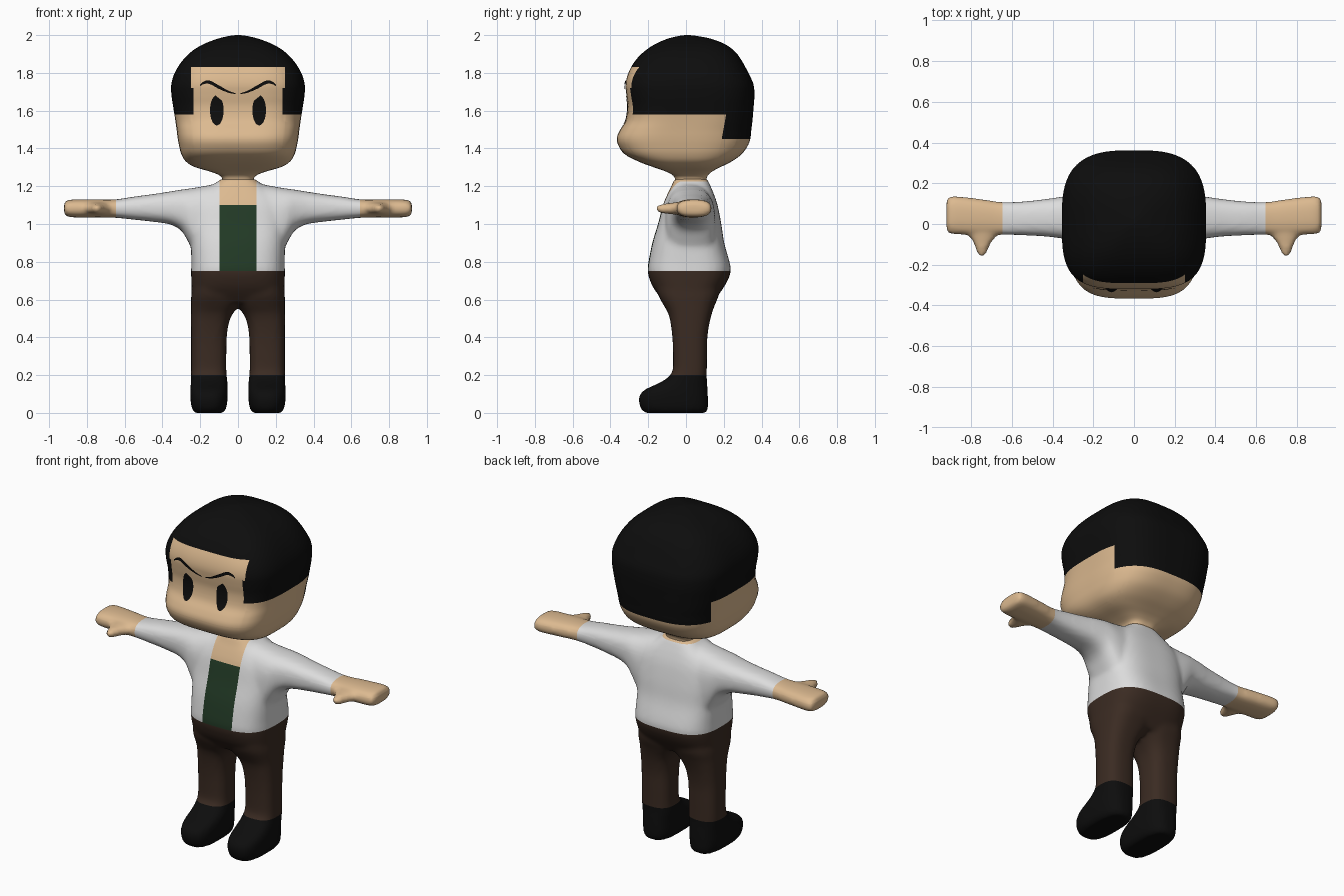
import bpy, bmesh, math
from mathutils import Vector
from mathutils.bvhtree import BVHTree

if "Cube" in bpy.data.objects:
    bpy.data.objects.remove(bpy.data.objects["Cube"])


def material(name, rgb):
    m = bpy.data.materials.new(name)
    m.diffuse_color = (*rgb, 1)
    m.use_nodes = True
    m.node_tree.nodes["Principled BSDF"].inputs["Base Color"].default_value = m.diffuse_color
    return m


SKIN = material("skin", (0.72, 0.49, 0.28))
BLACK = material("black", (0.004, 0.004, 0.004))
WHITE = material("jacket white", (0.72, 0.72, 0.72))
GREEN = material("shirt green", (0.016, 0.042, 0.019))
BROWN = material("trouser brown", (0.043, 0.024, 0.016))


def spline(keys, steps):
    """Catmull-Rom interpolation through rows of numbers."""
    rows = []
    for i in range(len(keys) - 1):
        a, b, c, d = (keys[max(0, min(len(keys) - 1, i + k))] for k in (-1, 0, 1, 2))
        for s in range(steps):
            t = s / steps
            rows.append([q + 0.5 * t * (r - p + t * (2 * p - 5 * q + 4 * r - s4
                         + t * (3 * (q - r) + s4 - p)))
                         for p, q, r, s4 in zip(a, b, c, d)])
    return rows + [list(keys[-1])]


def loft(bm, keys, place, p_low=3.0, p_high=3.0, steps=4, n=64):
    """Closed skin over rounded-square sections: (t, a0, a1, b0, b1)."""
    rings = []
    for t, a0, a1, b0, b1 in spline(keys, steps):
        ring = []
        for k in range(n):
            c, s = math.cos(math.tau * k / n), math.sin(math.tau * k / n)
            p = p_low if s < 0 else p_high
            r = (abs(c) ** p + abs(s) ** p) ** (-1 / p)
            a = (a0 + a1) / 2 + (a1 - a0) / 2 * r * c
            b = (b0 + b1) / 2 + (b1 - b0) / 2 * r * s
            ring.append(bm.verts.new(place(t, a, b)))
        rings.append(ring)
    faces = [bm.faces.new((lo[k], lo[(k + 1) % n], hi[(k + 1) % n], hi[k]))
             for lo, hi in zip(rings, rings[1:]) for k in range(n)]
    faces += [bm.faces.new(rings[0]), bm.faces.new(rings[-1])]
    bmesh.ops.recalc_face_normals(bm, faces=faces)


def cut(bm, co, no):
    bmesh.ops.bisect_plane(bm, geom=bm.verts[:] + bm.edges[:] + bm.faces[:],
                           plane_co=co, plane_no=no, dist=1e-5)


def paint(bm, rule):
    for f in bm.faces:
        f.material_index = rule(f.calc_center_median())
        f.smooth = True


def finish(name, bm, mats):
    me = bpy.data.meshes.new(name)
    bm.to_mesh(me)
    bm.free()
    for m in mats:
        me.materials.append(m)
    ob = bpy.data.objects.new(name, me)
    bpy.context.collection.objects.link(ob)
    return ob


# Head with neck: height, half width, front, back
head_keys = [(1.18, .085, -.055, .11), (1.245, .085, -.06, .11), (1.275, .14, -.10, .135),
             (1.30, .225, -.17, .18), (1.33, .275, -.25, .24), (1.37, .30, -.325, .295),
             (1.42, .313, -.36, .33), (1.46, .32, -.365, .342), (1.50, .325, -.348, .346),
             (1.55, .332, -.318, .352), (1.62, .343, -.308, .358), (1.68, .352, -.315, .362),
             (1.74, .353, -.32, .357), (1.80, .335, -.305, .33), (1.86, .298, -.272, .298),
             (1.91, .25, -.225, .262), (1.95, .187, -.168, .21), (1.98, .11, -.10, .135),
             (1.995, .05, -.04, .06), (2.0, .012, -.005, .02)]
bm = bmesh.new()
loft(bm, [(z, -w, w, f, b) for z, w, f, b in head_keys],
     lambda t, a, b: (a, b, t), p_low=3.6, n=80)
surface = BVHTree.FromBMesh(bm)
for z in (1.83, 1.72, 1.58, 1.45):
    cut(bm, (0, 0, z), (0, 0, 1))
for x in (-.25, -.235, .235, .25):
    cut(bm, (x, 0, 0), (1, 0, 0))
nape = Vector((0, .2, 1.51))
slant = Vector((0, 1, -.18))
cut(bm, nape, slant)


def head_rule(c):
    face = c.y < 0 and abs(c.x) < (.25 if c.z > 1.72 else .235)
    hair = c.z > 1.83 or (c.z > 1.58 and not face) or (c.z > 1.45 and (c - nape).dot(slant) > 0)
    return 1 if hair else 0


paint(bm, head_rule)
finish("head", bm, [SKIN, BLACK])


# Eyes and eyebrows: thin patches laid over the face, columns of (x, low, high)
def face_patch(name, columns, side, lift, rows=8):
    bm = bmesh.new()
    grid = []
    for x, lo, hi in columns:
        col = []
        for k in range(rows + 1):
            z = lo + (hi - lo) * k / rows
            hit = surface.ray_cast(Vector((side * x, -2, z)), Vector((0, 1, 0)))[0]
            col.append(bm.verts.new((side * x, hit.y - lift, z)))
        grid.append(col)
    for a, b in zip(grid, grid[1:]):
        for k in range(rows):
            f = bm.faces.new((a[k], b[k], b[k + 1], a[k + 1]))
            f.normal_update()
            if f.normal.y > 0:
                f.normal_flip()
    paint(bm, lambda c: 0)
    finish(name, bm, [BLACK])


eye = []
for k in range(17):
    u = -math.cos(math.pi * (k + .2) / 16.4)
    x, h = .112 + .036 * u, .08 * math.sqrt(1 - u * u)
    eye.append((x, 1.602 - h, max(1.602 - h + .002, min(1.602 + h, 1.645 + (x - .075) * .8))))
brow = [(x, z - h, z + h) for x, z, h in spline(
    [(.012, 1.69, .002), (.05, 1.70, .005), (.10, 1.724, .009), (.15, 1.75, .009),
     (.18, 1.748, .007), (.20, 1.735, .004)], 5)]
for side, word in ((-1, "right"), (1, "left")):
    face_patch(word + " eye", eye, side, .004)
    face_patch(word + " eyebrow", brow, side, .008, rows=2)

# Body: torso, arms, thumbs and legs, fused into one smooth skin
bm = bmesh.new()
torso = [(.58, .235, -.11, .14), (.65, .245, -.165, .19), (.70, .247, -.19, .22),
         (.75, .248, -.203, .237), (.80, .247, -.198, .23), (.90, .25, -.178, .202),
         (1.0, .255, -.148, .187), (1.10, .245, -.122, .167), (1.16, .20, -.097, .147),
         (1.20, .14, -.077, .13), (1.24, .088, -.062, .112)]
loft(bm, [(z, -w, w, f, b) for z, w, f, b in torso], lambda t, a, b: (a, b, t))
# x, low, high, front, back
arm = [(.10, .80, 1.215, -.11, .15), (.20, .80, 1.197, -.11, .155), (.26, .90, 1.187, -.10, .15),
       (.30, .965, 1.182, -.085, .142), (.36, .998, 1.172, -.07, .133), (.45, 1.012, 1.158, -.06, .12),
       (.55, 1.023, 1.145, -.055, .11), (.65, 1.033, 1.13, -.053, .108), (.75, 1.035, 1.13, -.055, .122),
       (.85, 1.035, 1.13, -.052, .134), (.90, 1.038, 1.127, -.048, .136), (.921, 1.05, 1.115, -.035, .122)]
# y, inner x, outer x, low, high
thumb = [(0, .66, .83, 1.05, 1.115), (-.055, .675, .81, 1.05, 1.115),
         (-.09, .70, .79, 1.053, 1.11), (-.13, .718, .775, 1.057, 1.105), (-.156, .73, .763, 1.065, 1.097)]
# z, inner x, outer x, front, back
leg = [(.0, .078, .228, -.215, .108), (.025, .062, .245, -.24, .116), (.08, .055, .252, -.25, .116),
       (.12, .055, .252, -.222, .114), (.15, .055, .25, -.16, .112), (.18, .058, .249, -.105, .11),
       (.22, .062, .248, -.072, .11), (.30, .062, .248, -.068, .111), (.40, .06, .248, -.072, .113),
       (.48, .048, .248, -.082, .125), (.53, .025, .248, -.095, .138), (.57, -.005, .248, -.118, .152),
       (.62, -.02, .248, -.145, .172), (.68, -.02, .24, -.16, .18)]
for s in (-1, 1):
    loft(bm, arm, lambda t, a, b: (s * t, b, a), 2.6, 2.6)
    loft(bm, thumb, lambda t, a, b: (s * a, t, b), 2.3, 2.3, n=32)
    loft(bm, leg, lambda t, a, b: (s * a, b, t), 2.8, 2.8)
body = finish("body", bm, [])
remesh = body.modifiers.new("fuse", 'REMESH')
remesh.mode = 'VOXEL'
remesh.voxel_size = .014
smooth = body.modifiers.new("soften", 'SMOOTH')
smooth.factor = .5
smooth.iterations = 5
fused = bpy.data.meshes.new_from_object(body.evaluated_get(bpy.context.evaluated_depsgraph_get()))
bpy.data.objects.remove(body)

# Clothing colours follow straight cut lines
bm = bmesh.new()
bm.from_mesh(fused)
bpy.data.meshes.remove(fused)
for z in (.2, .75, 1.1, 1.225):
    cut(bm, (0, 0, z), (0, 0, 1))
for x in (-.645, -.097, .097, .645):
    cut(bm, (x, 0, 0), (1, 0, 0))


def body_rule(c):
    if c.z < .2:
        return 1
    if c.z < .75:
        return 4
    if abs(c.x) > .645 or c.z > 1.225:
        return 0
    if abs(c.x) < .097 and c.y < 0:
        return 3 if c.z < 1.1 else 0
    return 2


paint(bm, body_rule)
finish("body", bm, [SKIN, BLACK, WHITE, GREEN, BROWN])
